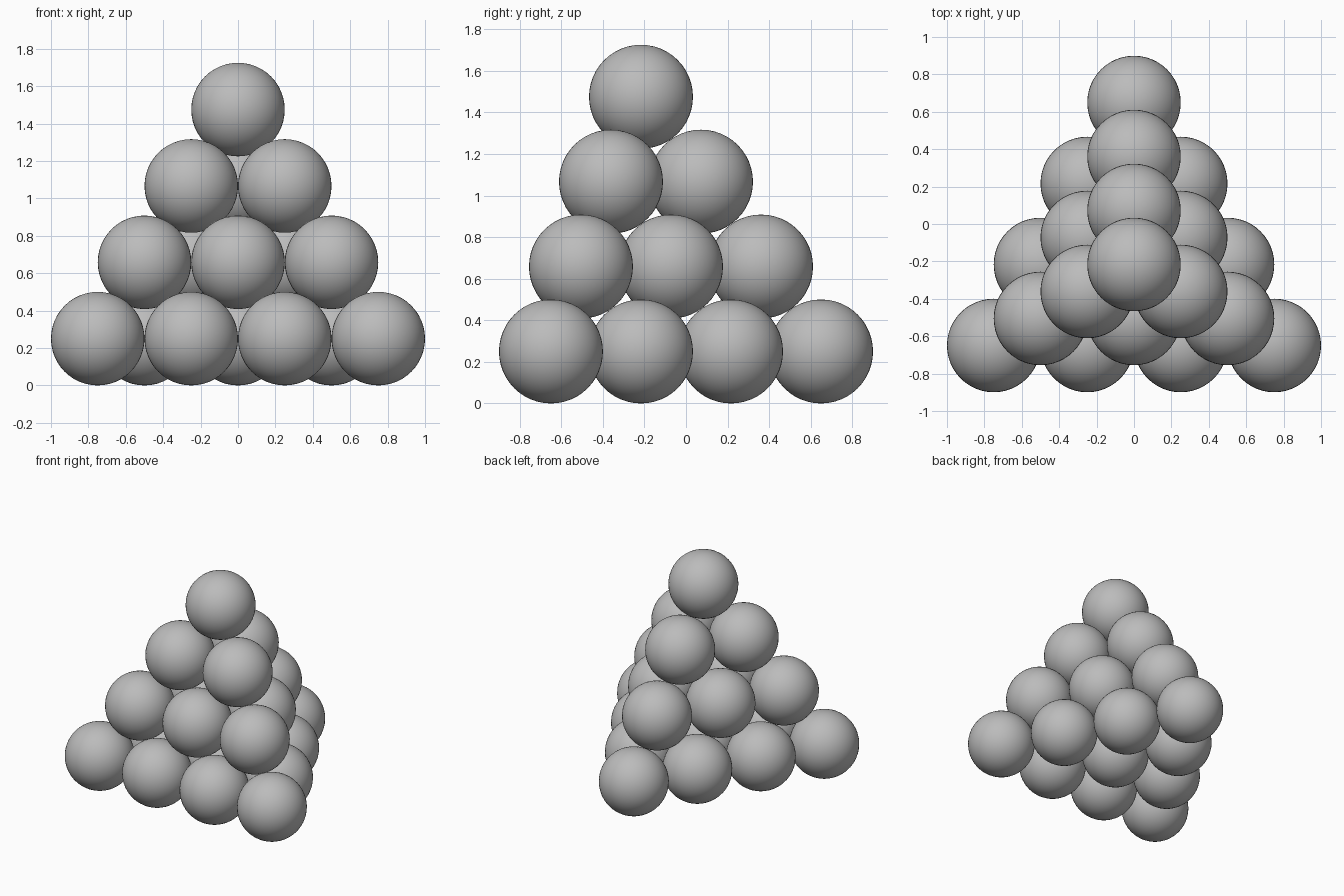
import bpy
import math

cube = bpy.data.objects.get("Cube")
if cube:
    bpy.data.objects.remove(cube, do_unlink=True)

RADIUS = 0.25
LAYERS = 4
STEP = 2 * RADIUS                    # centre distance of touching balls
ROW = STEP * math.sqrt(3) / 2        # distance between rows
RISE = STEP * math.sqrt(2 / 3)       # distance between layers

# Plain grey
grey = bpy.data.materials.new("grey")
grey.use_nodes = True
colour = (0.5, 0.5, 0.5, 1)
grey.diffuse_color = colour
grey.node_tree.nodes["Principled BSDF"].inputs["Base Color"].default_value = colour

# One smooth ball shared by the whole stack
bpy.ops.mesh.primitive_uv_sphere_add(segments=48, ring_count=24, radius=RADIUS)
first = bpy.context.object
bpy.ops.object.shade_smooth()
ball = first.data
ball.name = "ball"
ball.materials.append(grey)
bpy.data.objects.remove(first, do_unlink=True)

# Triangular layers, each resting in the hollows of the one below
front = -ROW * (LAYERS - 1) / 2
for layer in range(LAYERS):
    size = LAYERS - layer
    for row in range(size):
        count = size - row
        for i in range(count):
            name = f"ball_layer{layer + 1}_row{row + 1}_{i + 1}"
            obj = bpy.data.objects.new(name, ball)
            obj.location = ((i - (count - 1) / 2) * STEP,
                            front + row * ROW + layer * ROW / 3,
                            RADIUS + layer * RISE)
            bpy.context.collection.objects.link(obj)
